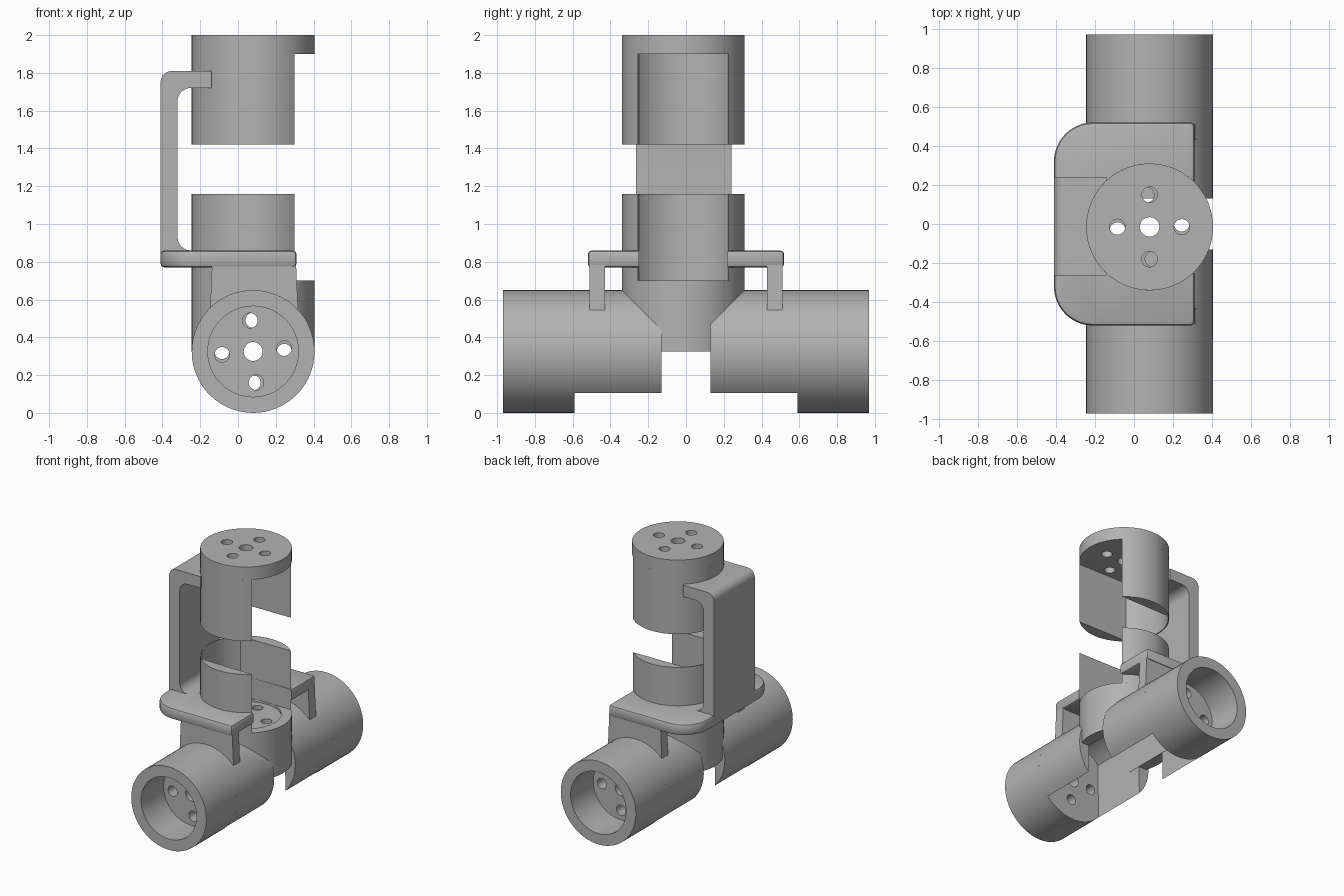
import bpy, bmesh
from math import sin, cos, pi, radians, asin, atan2, sqrt
from mathutils import Matrix, Vector

if "Cube" in bpy.data.objects:
    bpy.data.objects.remove(bpy.data.objects["Cube"])

R = 0.325        # sleeve radius
SHELL = 0.317    # thin back wall, inner radius
HALF = 0.235     # half width of the motor pocket
FLAT = 0.22      # distance from the axis to the open side

grey = bpy.data.materials.new("plain_grey")
grey.use_nodes = True
grey.diffuse_color = (0.45, 0.45, 0.45, 1)
grey.node_tree.nodes["Principled BSDF"].inputs["Base Color"].default_value = (0.45, 0.45, 0.45, 1)


def frame(u, v, origin):
    """Matrix whose local x, y are u, v and whose local z is the extrusion axis."""
    u, v = Vector(u), Vector(v)
    m = Matrix((u, v, u.cross(v))).transposed().to_4x4()
    return Matrix.Translation(origin) @ m


UPRIGHT = frame((1, 0, 0), (0, 1, 0), (0.08, -0.015, 0))
LYING = frame((0, 0, -1), (1, 0, 0), (0.08, 0, 0.325))
PLAN = Matrix.Identity(4)
SIDE = frame((1, 0, 0), (0, 0, 1), (0, 0, 0))


def arc(cx, cy, r, a0, a1, n=8):
    return [(cx + r * cos(a0 + (a1 - a0) * i / n), cy + r * sin(a0 + (a1 - a0) * i / n))
            for i in range(n + 1)]


def extrude(name, pts, w0, w1, m):
    """Prism from an outline, placed by a frame."""
    bm = bmesh.new()
    low = [bm.verts.new(m @ Vector((x, y, w0))) for x, y in pts]
    high = [bm.verts.new(m @ Vector((x, y, w1))) for x, y in pts]
    bm.faces.new(low[::-1])
    bm.faces.new(high)
    for i in range(len(pts)):
        j = (i + 1) % len(pts)
        bm.faces.new((low[i], low[j], high[j], high[i]))
    bmesh.ops.recalc_face_normals(bm, faces=bm.faces)
    mesh = bpy.data.meshes.new(name)
    bm.to_mesh(mesh)
    bm.free()
    mesh.materials.append(grey)
    ob = bpy.data.objects.new(name, mesh)
    bpy.context.collection.objects.link(ob)
    return ob


def disc(name, r, w0, w1, m, cx=0, cy=0, n=64):
    return extrude(name, arc(cx, cy, r, 0, 2 * pi, n)[:-1], w0, w1, m)


def activate(ob):
    bpy.ops.object.select_all(action='DESELECT')
    ob.select_set(True)
    bpy.context.view_layer.objects.active = ob


def cut(ob, *cutters):
    activate(ob)
    for c in cutters:
        c.hide_render = True
        mod = ob.modifiers.new("cut", 'BOOLEAN')
        mod.operation, mod.solver, mod.object = 'DIFFERENCE', 'EXACT', c
        bpy.ops.object.modifier_apply(modifier=mod.name)
        bpy.data.objects.remove(c)


def bevel(ob, width):
    activate(ob)
    mod = ob.modifiers.new("bevel", 'BEVEL')
    mod.width, mod.segments, mod.limit_method = width, 2, 'ANGLE'
    mod.angle_limit = radians(50)
    bpy.ops.object.modifier_apply(modifier=mod.name)


def smooth(ob):
    activate(ob)
    bpy.ops.object.shade_smooth_by_angle(angle=radians(30))


def pocket_arc():
    b = pi - asin(HALF / SHELL)
    return arc(0, 0, SHELL, b, 2 * pi - b, 20)


def pocket(w0, w1, m):
    return extrude("pocket_cutter", pocket_arc() + [(0.6, -HALF), (0.6, HALF)], w0, w1, m)


def walls(name, w0, w1, m):
    """Open sleeve: two solid side segments joined by a thin back."""
    a = atan2(sqrt(R * R - FLAT * FLAT), FLAT)
    return extrude(name, arc(0, 0, R, a, 2 * pi - a, 52) + pocket_arc()[::-1], w0, w1, m)


def drills(w0, w1, m, turn):
    out = [disc("drill", 0.05, w0, w1, m, n=32)]
    for i in range(4):
        t = turn + i * pi / 2
        out.append(disc("drill", 0.04, w0, w1, m, 0.165 * cos(t), 0.165 * sin(t), 24))
    return out


# Top motor sleeve
cap = disc("top_cap", R, 1.9, 2.0, UPRIGHT)
cut(cap, *drills(1.8, 2.1, UPRIGHT, 0))
smooth(cap)
smooth(walls("top_sleeve", 1.42, 1.9, UPRIGHT))

# Middle motor sleeve and its base, hollowed by the lying pocket
smooth(walls("middle_sleeve", 0.70, 1.16, UPRIGHT))
base = disc("middle_base", R, 0.325, 0.70, UPRIGHT)
cut(base, pocket(-0.59, 0.59, LYING),
    disc("recess", 0.25, 0.68, 0.8, UPRIGHT), *drills(0.3, 0.9, UPRIGHT, 0.1))
smooth(base)

# Lying sleeves with recessed, drilled ends, front and back
for side, s in (("front", 1), ("back", -1)):
    lo, hi = sorted((s * 0.13, s * 0.59))
    smooth(walls(side + "_sleeve", lo, hi, LYING))
    lo, hi = sorted((s * 0.59, s * 0.97))
    end = disc(side + "_end", R, lo, hi, LYING)
    lo, hi = sorted((s * 0.69, s * 1.1))
    cut(end, disc("recess", 0.24, lo, hi, LYING),
        *drills(-1.2 if s < 0 else 0.4, -0.4 if s < 0 else 1.2, LYING, 0.05 * s + 0.05))
    smooth(end)

# Upright C-shaped bracket
outline = ([(-0.14, 1.81)] + arc(-0.35, 1.75, 0.06, pi / 2, pi)
           + [(-0.41, 0.82), (-0.25, 0.82)]
           + arc(-0.25, 0.93, 0.07, 1.5 * pi, pi)
           + arc(-0.25, 1.65, 0.07, pi, pi / 2) + [(-0.14, 1.72)])
arm = extrude("upright_bracket", outline, -0.24, 0.265, SIDE)
cut(arm, pocket(1.42, 1.9, UPRIGHT))
smooth(arm)

# Rounded bracket plate between the sleeves
outline = ([(0.31, -0.52), (0.31, 0.52)]
           + arc(-0.21, 0.32, 0.2, pi / 2, pi, 12)
           + arc(-0.21, -0.32, 0.2, pi, 1.5 * pi, 12))
plate = extrude("bracket_plate", outline, 0.77, 0.86, PLAN)
bevel(plate, 0.02)
cut(plate, pocket(0.65, 1.16, UPRIGHT))
smooth(plate)

# Bracket legs gripping the lying sleeves
for side, s in (("front", 1), ("back", -1)):
    lo, hi = sorted((s * 0.43, s * 0.51))
    leg = extrude(side + "_leg", [(-0.135, 0.84), (0.305, 0.84), (0.32, 0.5), (-0.15, 0.5)],
                  lo, hi, SIDE)
    cut(leg, pocket(-0.59, 0.59, LYING))
    smooth(leg)
